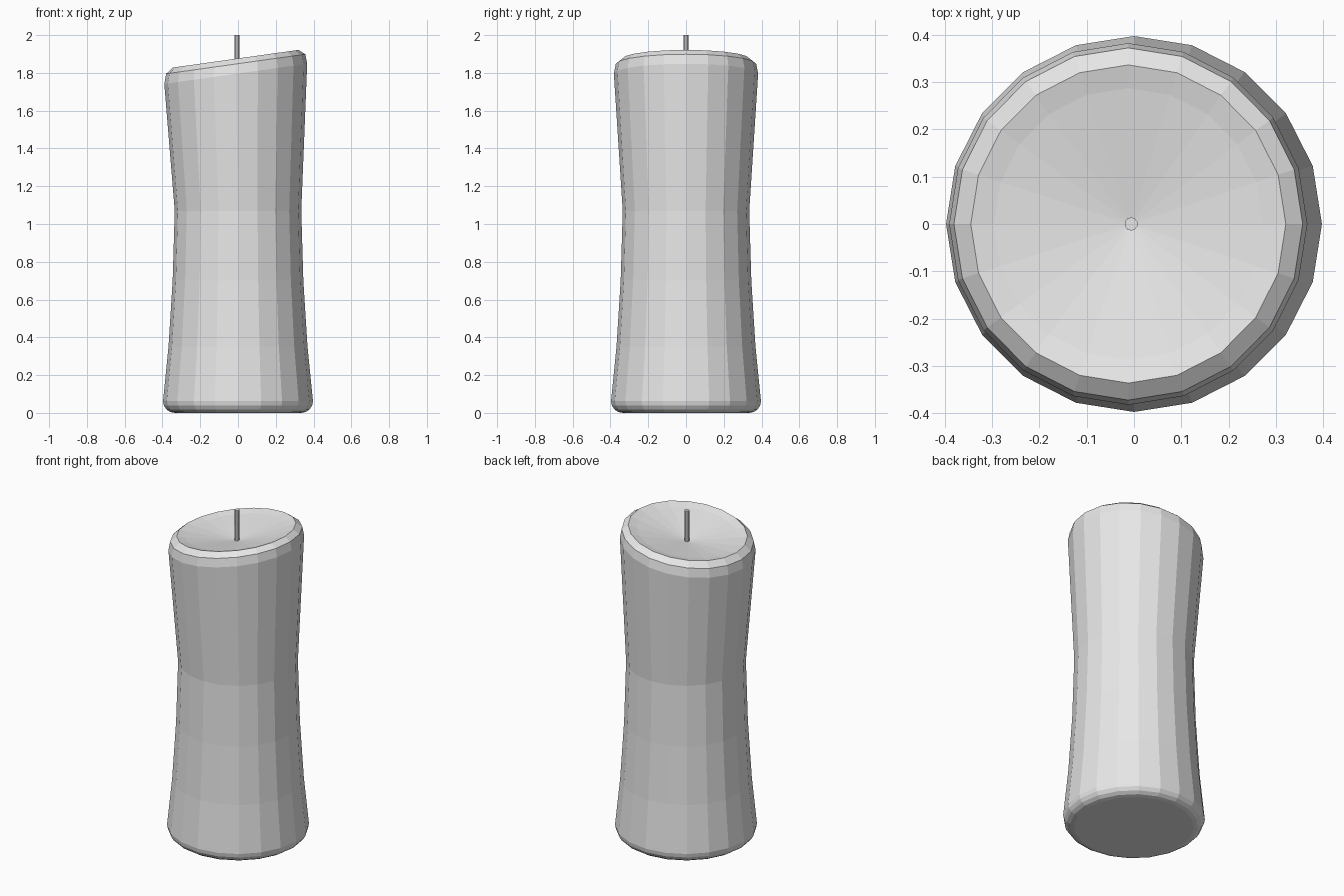
import bpy, bmesh, math
from mathutils import Vector, Matrix

cube = bpy.data.objects.get("Cube")
if cube:
    bpy.data.objects.remove(cube, do_unlink=True)

SIDES = 20
TILT = Matrix.Rotation(math.radians(-8), 3, 'Y')


def material(name, value):
    mat = bpy.data.materials.new(name)
    mat.use_nodes = True
    color = (value, value, value, 1)
    mat.diffuse_color = color
    mat.node_tree.nodes["Principled BSDF"].inputs["Base Color"].default_value = color
    return mat


def finish(name, bm, mat):
    bmesh.ops.recalc_face_normals(bm, faces=bm.faces)
    mesh = bpy.data.meshes.new(name)
    bm.to_mesh(mesh)
    bm.free()
    mesh.materials.append(mat)
    obj = bpy.data.objects.new(name, mesh)
    bpy.context.collection.objects.link(obj)
    return obj


def ring(bm, radius, center, tilted):
    verts = []
    for i in range(SIDES):
        a = math.tau * i / SIDES
        p = Vector((radius * math.cos(a), radius * math.sin(a), 0))
        verts.append(bm.verts.new((TILT @ p if tilted else p) + Vector(center)))
    return verts


wax = material("wax grey", 0.8)

# Body: rounded foot, narrow waist, slanted rim and shallow bowl
foot = [(0.335 + 0.062 * math.sin(t), 0.062 - 0.062 * math.cos(t))
        for t in (math.pi / 2 * k / 4 for k in range(5))]
sides = foot + [(0.368, 0.35), (0.346, 0.70), (0.335, 1.07)]
rim = [(0.382, 1.795), (0.372, 1.847), (0.336, 1.875), (0.287, 1.862)]

bm = bmesh.new()
rings = [ring(bm, r, (0, 0, z), False) for r, z in sides]
rings += [ring(bm, r, (-0.012, 0, z), True) for r, z in rim]
for low, high in zip(rings, rings[1:]):
    for i in range(SIDES):
        j = (i + 1) % SIDES
        bm.faces.new((low[i], low[j], high[j], high[i]))
bm.faces.new(rings[0])
bowl = bm.verts.new((-0.006, 0, 1.81))
for i in range(SIDES):
    bm.faces.new((rings[-1][i], rings[-1][(i + 1) % SIDES], bowl))
finish("candle_body", bm, wax)

# Wick
bm = bmesh.new()
bmesh.ops.create_cone(bm, cap_ends=True, segments=10, radius1=0.014, radius2=0.014,
                      depth=0.2, matrix=Matrix.Translation((-0.006, 0, 1.9)))
finish("wick", bm, wax)
